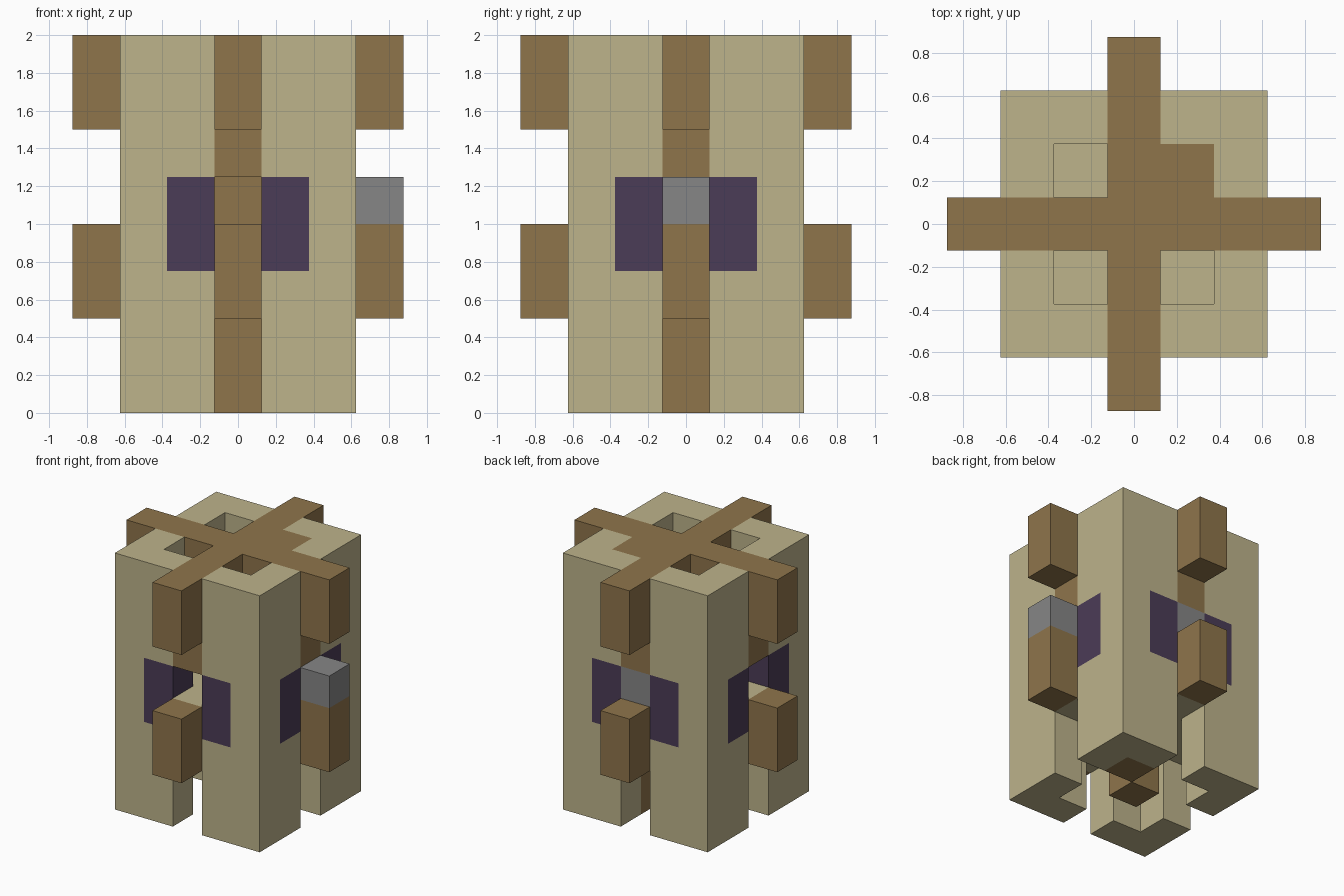
import bpy, bmesh
from math import pi
from mathutils import Matrix

cube = bpy.data.objects.get("Cube")
if cube:
    bpy.data.objects.remove(cube, do_unlink=True)


def material(name, rgb):
    lin = [((c / 255 + 0.055) / 1.055) ** 2.4 for c in rgb] + [1]
    m = bpy.data.materials.new(name)
    m.use_nodes = True
    m.diffuse_color = lin
    m.node_tree.nodes["Principled BSDF"].inputs["Base Color"].default_value = lin
    return m


BEIGE = material("beige", (189, 179, 139))
BROWN = material("brown", (143, 117, 75))
PURPLE = material("dark_purple", (75, 60, 87))
GREY = material("grey", (134, 134, 134))

# Shared module: one block, and the inner and outer faces of the walls
U = 0.25
CORE, INNER, OUTER, TIP = U / 2, U * 1.5, U * 2.5, U * 3.5


def prism(name, outline, levels, mats, rule=None, turn=0):
    """Extrude an outline through the given heights, turned about z."""
    bm = bmesh.new()
    rings = [[bm.verts.new((x, y, z)) for x, y in outline] for z in levels]
    bm.faces.new(rings[0][::-1])
    bm.faces.new(rings[-1])
    n = len(outline)
    for low, high in zip(rings, rings[1:]):
        for i in range(n):
            j = (i + 1) % n
            bm.faces.new((low[i], low[j], high[j], high[i]))
    if rule:
        for f in bm.faces:
            f.material_index = rule(f.calc_center_median(), f.normal)
    bmesh.ops.recalc_face_normals(bm, faces=bm.faces)
    bm.transform(Matrix.Rotation(turn * pi / 2, 4, "Z"))
    mesh = bpy.data.meshes.new(name)
    bm.to_mesh(mesh)
    bm.free()
    for m in mats:
        mesh.materials.append(m)
    obj = bpy.data.objects.new(name, mesh)
    bpy.context.collection.objects.link(obj)
    return obj


def rect(x0, x1, y0, y1):
    return [(x0, y0), (x1, y0), (x1, y1), (x0, y1)]


def bar(name, start, end, low, high, mat, turn):
    """A beam along one arm direction, as wide as the core."""
    return prism(name, rect(start, end, -CORE, CORE), (low, high), [mat], turn=turn)


def band(centre, normal):
    """Purple panels beside the slots at mid height."""
    return int(0.75 < centre.z < 1.25 and min(centre.x, centre.y) < INNER + 0.001
               and max(centre.x, centre.y) > INNER - 0.001)


# L-shaped corner pillars
pillar = [(CORE, INNER), (INNER, INNER), (INNER, CORE), (OUTER, CORE),
          (OUTER, INNER), (OUTER, OUTER), (INNER, OUTER), (CORE, OUTER)]
sides = ("left", "back", "right", "front")
corners = ("back_left", "back_right", "front_right", "front_left")
for turn, corner in enumerate(corners):
    prism(corner + "_pillar", pillar, (0, 0.75, 1.25, 2), [BEIGE, PURPLE], band, turn)

# Centre column and the filled corner shaft
prism("centre_column", rect(-CORE, CORE, -CORE, CORE), (0, 2), [BROWN])
prism("filled_shaft", rect(CORE, INNER, CORE, INNER), (0, 2), [BROWN])

# Middle floor, with a tab closing each slot
prism("middle_floor", rect(-INNER, INNER, -INNER, INNER), (0.5, 1), [BEIGE])
for turn, side in enumerate(sides):
    bar(side + "_floor_tab", INNER, OUTER, 0.5, 1, BEIGE, turn)
    # Roof arms, slot lintels and the lower projecting blocks
    bar(side + "_roof_arm", CORE, TIP, 1.5, 2, BROWN, turn)
    bar(side + "_lintel", CORE, OUTER, 1.25, 1.5, BROWN, turn)
    bar(side + "_lower_block", OUTER, TIP, 0.5, 1, BROWN, turn)

# Grey blocks closing two of the openings
bar("left_grey_block", INNER, TIP, 1, 1.25, GREY, 0)
bar("back_grey_block", INNER, OUTER, 1, 1.25, GREY, 1)
